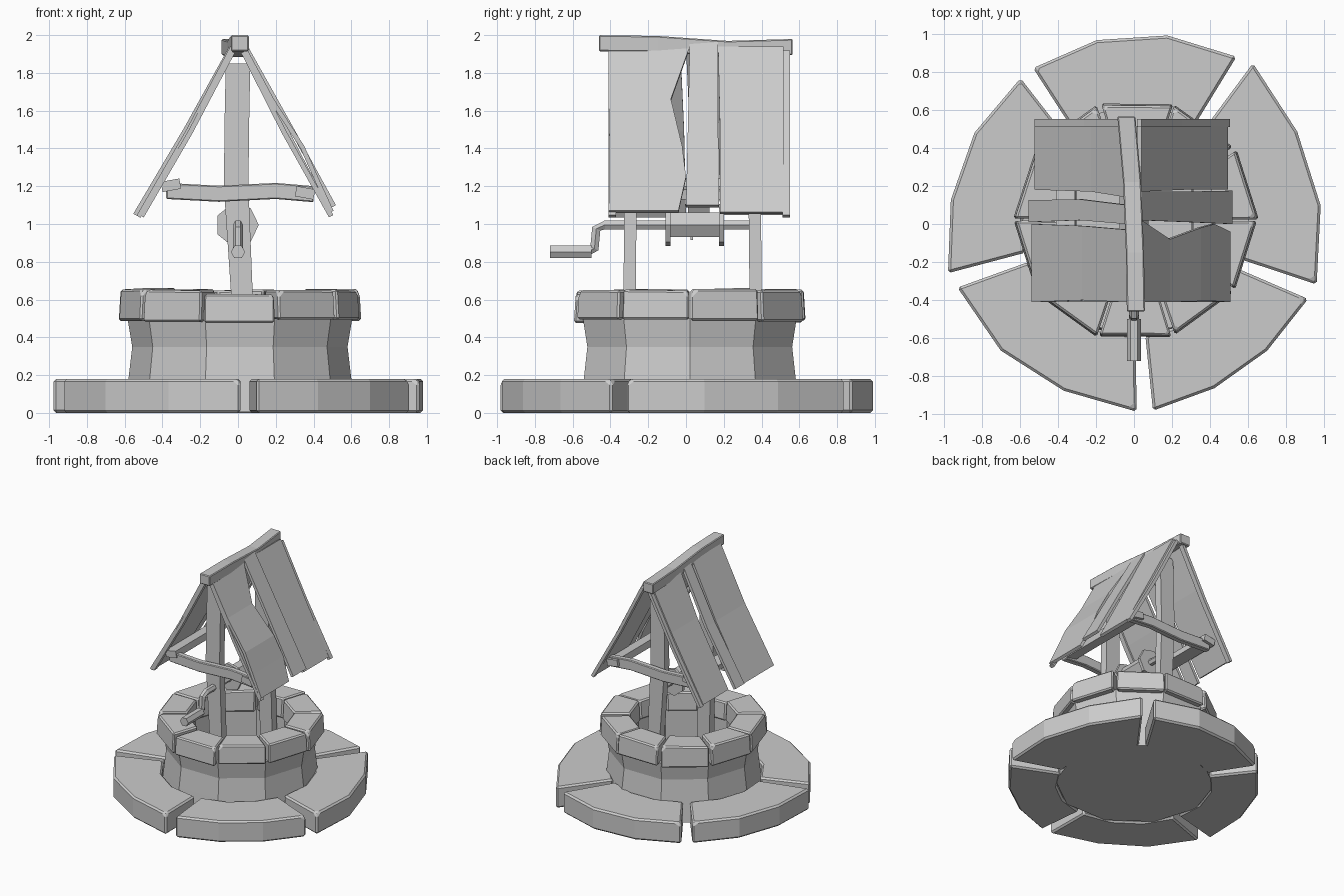
import bpy, bmesh, random
from math import sin, cos, pi, radians
from mathutils import Vector

random.seed(4)
if "Cube" in bpy.data.objects:
    bpy.data.objects.remove(bpy.data.objects["Cube"], do_unlink=True)

# One plain grey for the whole model
grey = bpy.data.materials.new("plain grey")
grey.use_nodes = True
grey.diffuse_color = (0.6, 0.6, 0.6, 1)
grey.node_tree.nodes["Principled BSDF"].inputs["Base Color"].default_value = grey.diffuse_color


def loft(name, rings, bevel=0.0, chips=()):
    """Skin a run of equal cross-sections, cap the ends, cut off chipped corners."""
    bm = bmesh.new()
    loops = [[bm.verts.new(p) for p in ring] for ring in rings]
    n = len(loops[0])
    for a, b in zip(loops, loops[1:]):
        for i in range(n):
            j = (i + 1) % n
            bm.faces.new((a[i], a[j], b[j], b[i]))
    bm.faces.new(loops[0])
    bm.faces.new(loops[-1])
    for point, normal in chips:
        geom = bm.verts[:] + bm.edges[:] + bm.faces[:]
        bmesh.ops.bisect_plane(bm, geom=geom, plane_co=point, plane_no=normal, clear_outer=True)
        bmesh.ops.holes_fill(bm, edges=[e for e in bm.edges if e.is_boundary])
    bmesh.ops.recalc_face_normals(bm, faces=bm.faces)
    mesh = bpy.data.meshes.new(name)
    bm.to_mesh(mesh)
    bm.free()
    mesh.materials.append(grey)
    obj = bpy.data.objects.new(name, mesh)
    bpy.context.collection.objects.link(obj)
    if bevel:
        mod = obj.modifiers.new("worn edges", "BEVEL")
        mod.width = bevel
        mod.segments = 1
        mod.limit_method = "ANGLE"
        mod.angle_limit = radians(40)
    return obj


def rect(c, u, v, w, h):
    c, u, v = Vector(c), Vector(u) * w / 2, Vector(v) * h / 2
    return [c - u - v, c + u - v, c + u + v, c - u + v]


def polar(r, a, z, centre=(0, 0)):
    return Vector((centre[0] + r * cos(a), centre[1] + r * sin(a), z))


def tube(name, path, r, sides=6):
    """Round bar along points in an x = const plane."""
    pts = [Vector(p) for p in path]
    rings = []
    for i, p in enumerate(pts):
        t = (pts[min(i + 1, len(pts) - 1)] - pts[max(i - 1, 0)]).normalized()
        u = Vector((1, 0, 0))
        v = t.cross(u)
        rings.append([p + r * (u * cos(k * 2 * pi / sides) + v * sin(k * 2 * pi / sides))
                      for k in range(sides)])
    return loft(name, rings)


X, Y, Z = (1, 0, 0), (0, 1, 0), (0, 0, 1)
MID = (0.01, 0.02)

# Paving slabs: five uneven wedges (start angle, outer radii) around the well
slabs = [(-86.7, (0.985, 0.96, 0.965, 0.995)), (-20.8, (1.01, 0.985, 0.985, 1.05)),
         (56, (1.03, 1.005, 0.985, 0.975)), (125.4, (0.97, 0.965, 0.97, 1.01)),
         (197.3, (0.985, 0.965, 0.95, 0.985))]
for k, (start, radii) in enumerate(slabs):
    end = slabs[(k + 1) % 5][0] % 360 if k < 4 else slabs[0][0] + 360
    span = (end - start) % 360 - 5
    rings = []
    for i, ro in enumerate(radii):
        a = radians(start + 2.5 + span * i / 3)
        rings.append([polar(0.59, a, 0), polar(ro, a, 0), polar(ro, a, 0.18), polar(0.59, a, 0.18)])
    corner = rings[0][2] if k % 2 else rings[3][2]
    along = (corner - (rings[1][2] if k % 2 else rings[2][2])).normalized()
    n = (corner.normalized() * 0.6 + along * 0.6 + Vector(Z)).normalized()
    loft(f"paving_slab_{k + 1}", rings, 0.014, [(corner - n * 0.02, n)])

# Well wall: ten-sided, pinched at the waist, hollow with a floor
profile = [(0.61, 0.004), (0.59, 0.18), (0.57, 0.35), (0.595, 0.5), (0.42, 0.5), (0.42, 0.06)]
loft("well_wall", [[polar(r, radians(36 * i), z, MID) for i in range(10)] for r, z in profile])

# Rim stones: ten uneven blocks on top of the wall
for k in range(10):
    mid = radians(-90 + 36 * k + random.uniform(-0.6, 0.6))
    half = radians(17.2)
    top = 0.635 if k == 0 else random.uniform(0.65, 0.66)
    low = random.uniform(0.475, 0.495)
    ro = random.uniform(0.635, 0.65)
    rings = []
    for s in (-1, 1):
        a = mid + s * half
        t = top + random.uniform(-0.008, 0.004)
        rings.append([polar(0.40, a, low, MID), polar(ro, a, low, MID),
                      polar(ro - 0.01, a, t, MID), polar(0.41, a, t, MID)])
    s = random.choice((-1, 1))
    n = Vector((cos(mid + s * 0.9), sin(mid + s * 0.9), 0.8)).normalized()
    loft(f"rim_stone_{k + 1}", rings, 0.011, [(polar(ro - 0.01, mid + s * half, top, MID) - n * 0.02, n)])

# Two upright posts, slightly crooked
for name, y, lean in (("front_post", -0.295, 1), ("back_post", 0.365, -1)):
    rows = [(0.1, 0.03, 0.11), (0.64, 0.02, 0.115), (1.2, -0.01, 0.13),
            (1.6, -0.005, 0.13), (1.83, 0.0, 0.13), (1.85, 0.0, 0.1)]
    loft(name, [rect((x, y + 0.01 * (z - 1) * lean, z), X, Y, w, 0.065) for z, x, w in rows])

# Sagging ridge beam
ridge = [(0.01, -0.46, 1.957), (0.005, -0.15, 1.953), (-0.01, 0.22, 1.927), (-0.04, 0.565, 1.937)]
loft("ridge_beam", [rect(p, X, Z, 0.095, 0.085) for p in ridge], 0.006)

# Roof boards: rows of (distance down the slope, near edge, far edge, lift)
boards = {
    "left_front_board": (1, [(0, -0.41, 0.02, 0), (0.32, -0.41, -0.08, 0.0),
                             (0.62, -0.405, -0.02, 0.025), (0.8, -0.405, 0.0, 0.012), (1, -0.41, -0.04, 0.0)]),
    "left_middle_board": (1, [(-0.02, 0.02, 0.17, 0.01), (0.5, 0.01, 0.17, 0.02), (0.98, 0.0, 0.175, 0.025)]),
    "left_back_board": (1, [(0, 0.17, 0.515, 0), (0.5, 0.18, 0.515, -0.008), (1, 0.18, 0.515, -0.015)]),
    "right_front_board": (-1, [(0, -0.41, -0.03, 0), (0.5, -0.4, -0.01, -0.01), (1.03, -0.41, 0.0, 0.0)]),
    "right_middle_board": (-1, [(0, 0.0, 0.1, 0.005), (0.5, 0.02, 0.13, 0.005), (1.03, 0.01, 0.125, 0.02)]),
    "right_back_board": (-1, [(0, 0.14, 0.515, 0), (0.4, 0.17, 0.515, -0.01), (1.01, 0.18, 0.515, -0.005)]),
}


def slope_point(side, t, y, lift):
    run = 0.465 if side > 0 else 0.482
    return Vector((side * (0.03 + run * t + 0.88 * lift), y, 1.935 - 0.87 * t + 0.47 * lift))


for name, (side, rows) in boards.items():
    loft(name, [[slope_point(side, t, y0, lift - 0.012), slope_point(side, t, y1, lift - 0.012),
                 slope_point(side, t, y1, lift + 0.012), slope_point(side, t, y0, lift + 0.012)]
                for t, y0, y1, lift in rows])

# Thin rafters along the gable ends
for side, label in ((1, "left"), (-1, "right")):
    for end, y in (("front", -0.39), ("back", 0.53)):
        loft(f"{label}_{end}_rafter",
             [[slope_point(side, t, y + dy, lift + sag) for dy, lift in
               ((-0.02, -0.026), (0.02, -0.026), (0.02, 0.0), (-0.02, 0.0))]
              for t, sag in ((0.02, 0), (0.5, -0.01), (1.02, 0))])

# Tie beams across the gables, and a purlin along each side
tie = [(-0.38, 1.175), (-0.1, 1.16), (0.2, 1.175), (0.4, 1.158)]
for name, y in (("front_tie_beam", -0.355), ("back_tie_beam", 0.43)):
    loft(name, [rect((x, y, z), Y, Z, 0.05, 0.085) for x, z in tie], 0.006)
for name, s, z in (("right_purlin", -1, 1.205), ("left_purlin", 1, 1.165)):
    across, up = Vector((0.98, 0, -0.18 * s)), Vector((0.18 * s, 0, 0.98))
    loft(name, [rect((s * 0.355, y, z), across, up, 0.1, 0.055) for y in (-0.39, 0.05, 0.48)])

# Winch: axle with crank, drum, end plates, handle and a stub of rope
tube("axle_and_crank", [(0, 0.37, 0.995), (0, -0.43, 0.995), (0, -0.475, 0.975),
                        (0, -0.485, 0.87), (0, -0.53, 0.852)], 0.027)
tube("winch_drum", [(0, -0.09, 0.995), (0, 0.18, 0.995)], 0.075)
for name, y in (("front_drum_plate", -0.108), ("back_drum_plate", 0.175)):
    tube(name, [(-0.005, y, 0.995), (-0.005, y + 0.026, 0.995)], 0.115, 7)
tube("crank_handle", [(0, -0.5, 0.852), (0, -0.72, 0.852)], 0.038)
loft("rope_stub", [rect((0.0, 0.03, z), X, Y, 0.014, 0.014) for z in (0.96, 0.915)])
